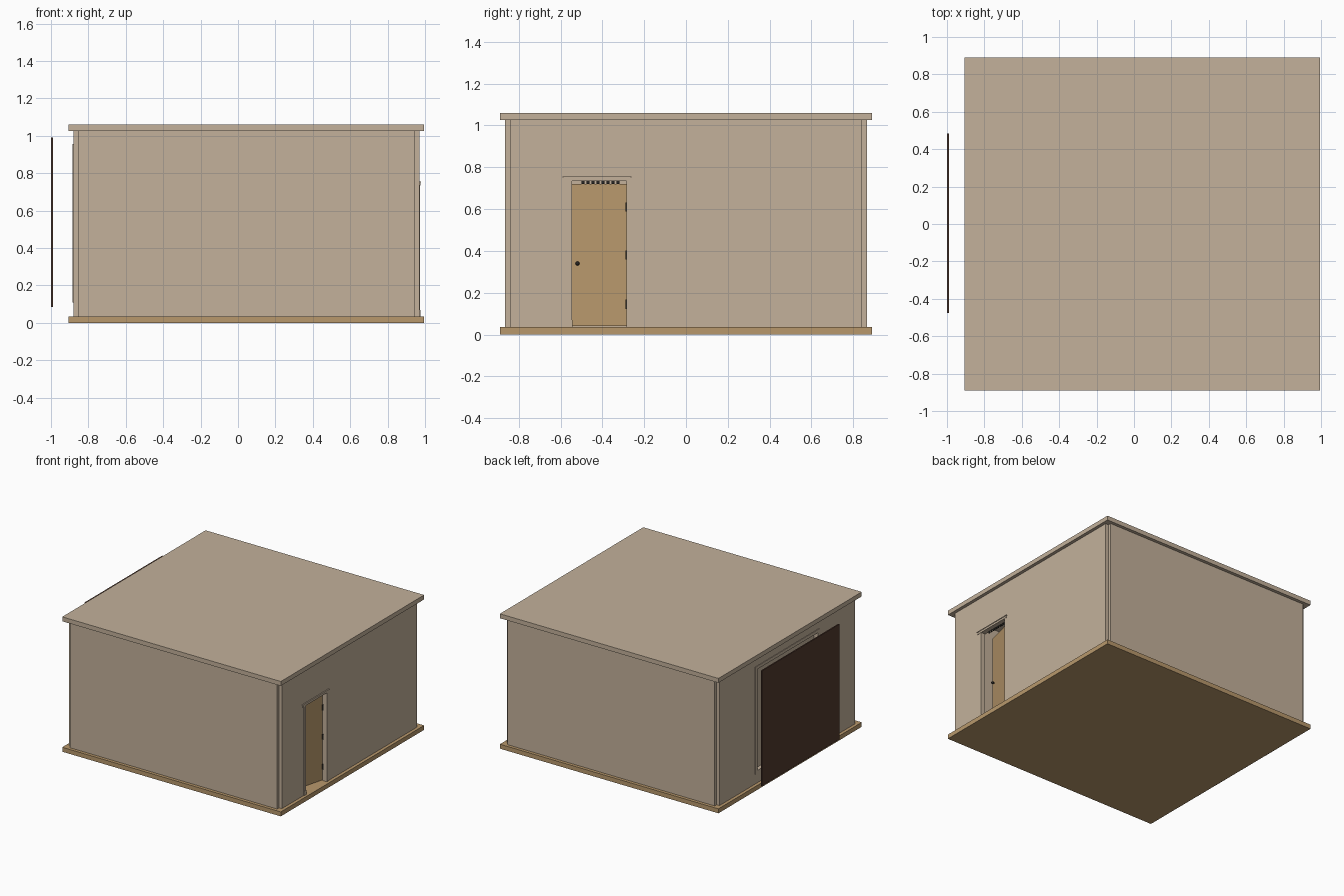
import bpy, bmesh, math
from mathutils import Vector, Matrix

if "Cube" in bpy.data.objects:
    bpy.data.objects.remove(bpy.data.objects["Cube"])


def material(name, rgb):
    m = bpy.data.materials.new(name)
    m.diffuse_color = (*rgb, 1)
    m.use_nodes = True
    m.node_tree.nodes["Principled BSDF"].inputs["Base Color"].default_value = m.diffuse_color
    return m


PLASTER = material("plaster", (0.546, 0.440, 0.328))
WOOD = material("wood", (0.479, 0.314, 0.150))
DARK = material("dark_brown", (0.085, 0.042, 0.028))
METAL = material("black_metal", (0.02, 0.018, 0.016))


def finish(name, bm, mat):
    mesh = bpy.data.meshes.new(name)
    bm.to_mesh(mesh)
    bm.free()
    ob = bpy.data.objects.new(name, mesh)
    bpy.context.collection.objects.link(ob)
    mesh.materials.append(mat)
    return ob


def box(name, x, y, z, mat):
    """Box from (min, max) pairs."""
    lo, hi = Vector((x[0], y[0], z[0])), Vector((x[1], y[1], z[1]))
    bm = bmesh.new()
    bmesh.ops.create_cube(bm, size=1)
    bmesh.ops.scale(bm, vec=hi - lo, verts=bm.verts)
    bmesh.ops.translate(bm, vec=(lo + hi) / 2, verts=bm.verts)
    return finish(name, bm, mat)


def cut(wall, x, y, z):
    cutter = box(wall.name + "_cutter", x, y, z, PLASTER)
    cutter.hide_render = True
    cutter.hide_viewport = True
    mod = wall.modifiers.new("opening", 'BOOLEAN')
    mod.object = cutter
    mod.operation = 'DIFFERENCE'
    mod.solver = 'EXACT'


# Floor and roof slabs
box("floor_slab", (-0.905, 0.995), (-0.89, 0.89), (0, 0.035), WOOD)
box("roof_slab", (-0.905, 0.995), (-0.89, 0.89), (1.025, 1.06), PLASTER)

# Four walls, leaving a small notch at every corner
WZ = (0.035, 1.025)
box("front_wall", (-0.855, 0.945), (-0.865, -0.84), WZ, PLASTER)
box("back_wall", (-0.855, 0.945), (0.84, 0.865), WZ, PLASTER)
right_wall = box("right_wall", (0.945, 0.97), (-0.84, 0.84), WZ, PLASTER)
left_wall = box("left_wall", (-0.88, -0.855), (-0.84, 0.84), WZ, PLASTER)
cut(right_wall, (0.9, 1.0), (-0.56, -0.28), (0.0, 0.74))
cut(left_wall, (-0.95, -0.8), (-0.375, 0.375), (0.135, 0.93))

# Door frame: jambs, plinth, header and cap
FX = (0.935, 0.973)
box("door_jamb_left", FX, (-0.57, -0.545), (0.035, 0.735), PLASTER)
box("door_jamb_right", FX, (-0.285, -0.275), (0.035, 0.735), PLASTER)
box("door_plinth", (0.935, 0.975), (-0.572, -0.544), (0.035, 0.07), PLASTER)
box("door_header", (0.935, 0.975), (-0.585, -0.265), (0.735, 0.75), PLASTER)
box("door_cap", (0.935, 0.978), (-0.59, -0.26), (0.75, 0.756), PLASTER)

# Door leaf with knob, swung slightly inward about its hinge edge
swing = Matrix.Translation((0.935, -0.285, 0)) @ Matrix.Rotation(math.radians(-14.5), 4, 'Z')
leaf = box("door", (-0.015, 0), (-0.268, 0), (0.04, 0.72), WOOD)
leaf.matrix_world = swing
for side, x in (("outer", 0.014), ("inner", -0.029)):
    bm = bmesh.new()
    bmesh.ops.create_uvsphere(bm, u_segments=16, v_segments=8, radius=0.01)
    bmesh.ops.translate(bm, vec=(x, -0.238, 0.34), verts=bm.verts)
    for f in bm.faces:
        f.smooth = True
    knob = finish(side + "_knob", bm, METAL)
    knob.matrix_world = swing
spindle = box("knob_spindle", (-0.03, 0.015), (-0.241, -0.235), (0.337, 0.343), METAL)
spindle.matrix_world = swing

# Hinges
for i, z in enumerate((0.145, 0.38, 0.61)):
    box(f"hinge_{i + 1}", (0.932, 0.944), (-0.289, -0.28), (z - 0.022, z + 0.022), METAL)

# Slotted rail above the door
for i in range(8):
    y = -0.5 + i * 0.024
    box(f"rail_tooth_{i + 1}", (0.936, 0.941), (y, y + 0.015), (0.72, 0.735), METAL)

# Recessed window panel and its raised surround
box("window_panel", (-0.852, -0.842), (-0.40, 0.40), (0.11, 0.955), PLASTER)
SX = (-0.884, -0.852)
for name, s in (("back", 1), ("front", -1)):
    ys = sorted((s * 0.375, s * 0.40))
    box(f"window_side_{name}", SX, ys, (0.11, 0.955), PLASTER)
box("window_sill", SX, (-0.375, 0.375), (0.11, 0.135), PLASTER)
box("window_top", SX, (-0.375, 0.375), (0.93, 0.955), PLASTER)

# Dark screen standing off from the window
box("window_screen", (-1.0, -0.99), (-0.475, 0.485), (0.085, 0.99), DARK)
